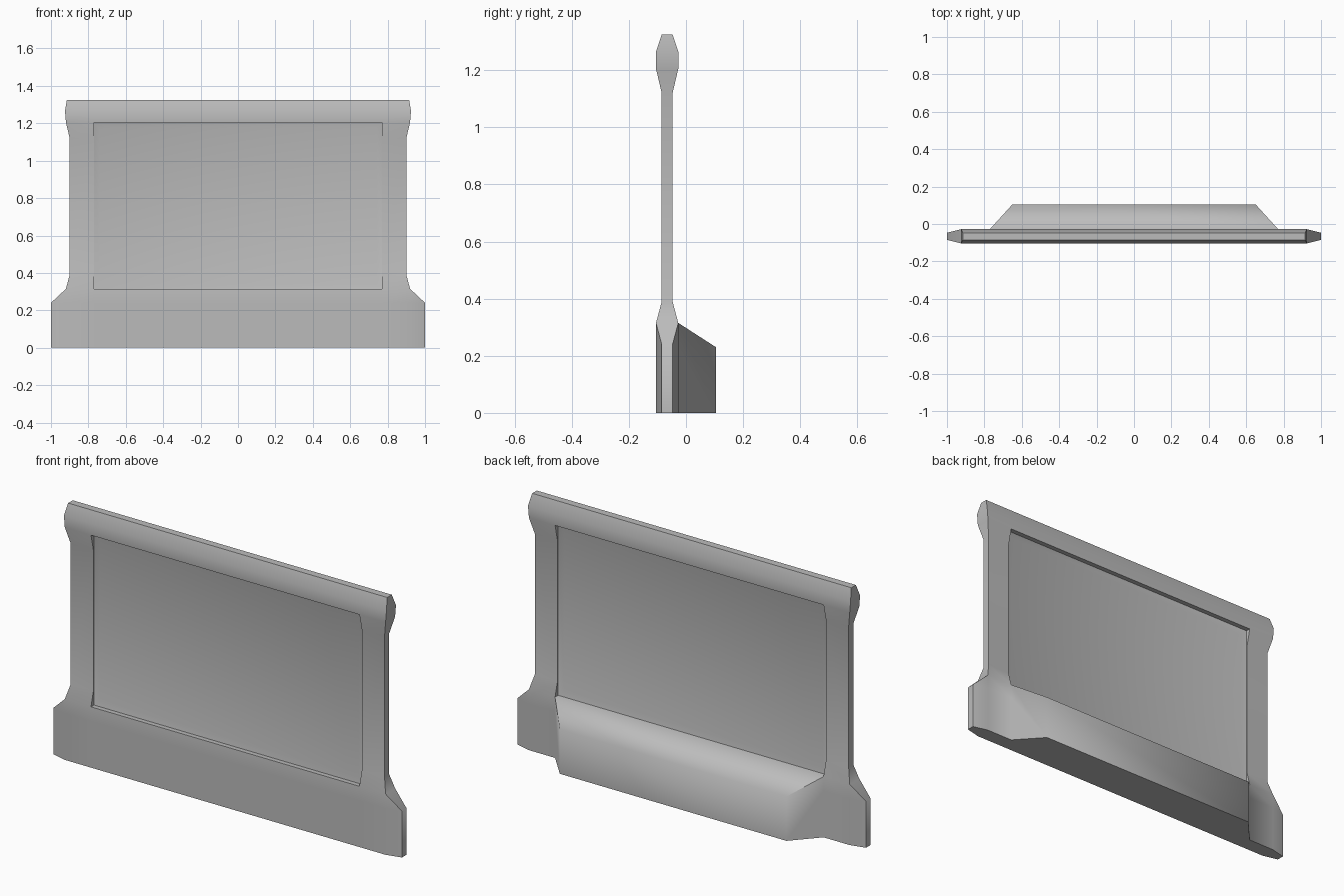
import bpy
import bmesh
from math import radians

cube = bpy.data.objects.get("Cube")
if cube:
    bpy.data.objects.remove(cube, do_unlink=True)

grey = bpy.data.materials.new("light grey")
grey.use_nodes = True
COLOR = (0.5, 0.5, 0.5, 1)
grey.diffuse_color = COLOR
grey.node_tree.nodes["Principled BSDF"].inputs["Base Color"].default_value = COLOR

MID = -0.066             # depth of the frame's centre plane
THICK, THIN = 0.039, 0.019
OPEN_X = 0.77            # half width of the opening
LOW, HIGH = 2, 5         # rows where the opening starts and ends


def finish(bm, name):
    bmesh.ops.remove_doubles(bm, verts=bm.verts, dist=0.0005)
    bmesh.ops.recalc_face_normals(bm, faces=bm.faces)
    mesh = bpy.data.meshes.new(name)
    bm.to_mesh(mesh)
    bm.free()
    mesh.materials.append(grey)
    ob = bpy.data.objects.new(name, mesh)
    bpy.context.collection.objects.link(ob)
    bpy.ops.object.select_all(action='DESELECT')
    bpy.context.view_layer.objects.active = ob
    ob.select_set(True)
    bpy.ops.object.shade_smooth_by_angle(angle=radians(60))
    return ob


# Frame rows: height, outer edge, shoulder, thickness at shoulder, at outer edge
rows = [
    (0.0, 1.0, 0.92, THICK, THIN),
    (0.24, 1.0, 0.92, THICK, THIN),
    (0.315, 0.92, 0.92, THICK, THICK),
    (0.39, 0.90, 0.90, THIN, THIN),
    (1.12, 0.90, 0.90, THIN, THIN),
    (1.205, 0.92, 0.92, THICK, THICK),
    (1.265, 0.925, 0.925, THICK, THICK),
    (1.325, 0.915, 0.915, THIN, THIN),
]

bm = bmesh.new()


def skin(side):
    grid = []
    for z, outer, shoulder, thick, edge in rows:
        half = [(outer, edge), (shoulder, thick), (OPEN_X, thick)]
        line = [(-x, t) for x, t in half] + [(x, t) for x, t in reversed(half)]
        grid.append([bm.verts.new((x, MID + side * t, z)) for x, t in line])
    return grid


front, back = skin(-1), skin(1)
CENTRE = 2
for r in range(len(rows) - 1):
    for c in range(5):
        if c == CENTRE and LOW <= r < HIGH:
            continue
        for g in (front, back):
            if g is back and c == CENTRE and r < LOW:
                continue                     # the rear foot covers these
            bm.faces.new((g[r][c], g[r][c + 1], g[r + 1][c + 1], g[r + 1][c]))


# Edges joining the two skins: rim, ends and opening walls
def wall(a, b):
    (r, c), (s, d) = a, b
    bm.faces.new((front[r][c], front[s][d], back[s][d], back[r][c]))


top = len(rows) - 1
for c in range(5):
    wall((top, c), (top, c + 1))
    if c != CENTRE:
        wall((0, c), (0, c + 1))
for r in range(top):
    wall((r, 0), (r + 1, 0))
    wall((r, 5), (r + 1, 5))
    if LOW <= r < HIGH:
        wall((r, 2), (r + 1, 2))
        wall((r, 3), (r + 1, 3))
wall((LOW, 2), (LOW, 3))
wall((HIGH, 2), (HIGH, 3))

# Rear foot: tapered block growing out of the back of the base
foot = {(s, z): bm.verts.new((s * 0.65, 0.105, z)) for s in (-1, 1) for z in (0, 0.23)}
bl, br, tl, tr = foot[-1, 0], foot[1, 0], foot[-1, 0.23], foot[1, 0.23]
bm.faces.new((bl, br, tr, tl))
bm.faces.new((tl, tr, back[LOW][3], back[LOW][2]))
for c, low, high in ((2, bl, tl), (3, br, tr)):
    bm.faces.new((back[0][c], back[1][c], back[LOW][c], high, low))
bm.faces.new((front[0][2], front[0][3], back[0][3], br, bl, back[0][2]))
finish(bm, "frame")

# Screen panel: thin plate with a raised border on both faces
bm = bmesh.new()
bmesh.ops.create_cube(bm, size=1)
z0, z1 = rows[LOW][0], rows[HIGH][0]
for v in bm.verts:
    v.co = (v.co.x * 2 * OPEN_X, MID + v.co.y * 0.028, (z0 + z1) / 2 + v.co.z * (z1 - z0))
bm.normal_update()
faces = [f for f in bm.faces if abs(f.normal.y) > 0.9]
bmesh.ops.inset_individual(bm, faces=faces, thickness=0.04, depth=-0.01)
finish(bm, "screen_panel")
